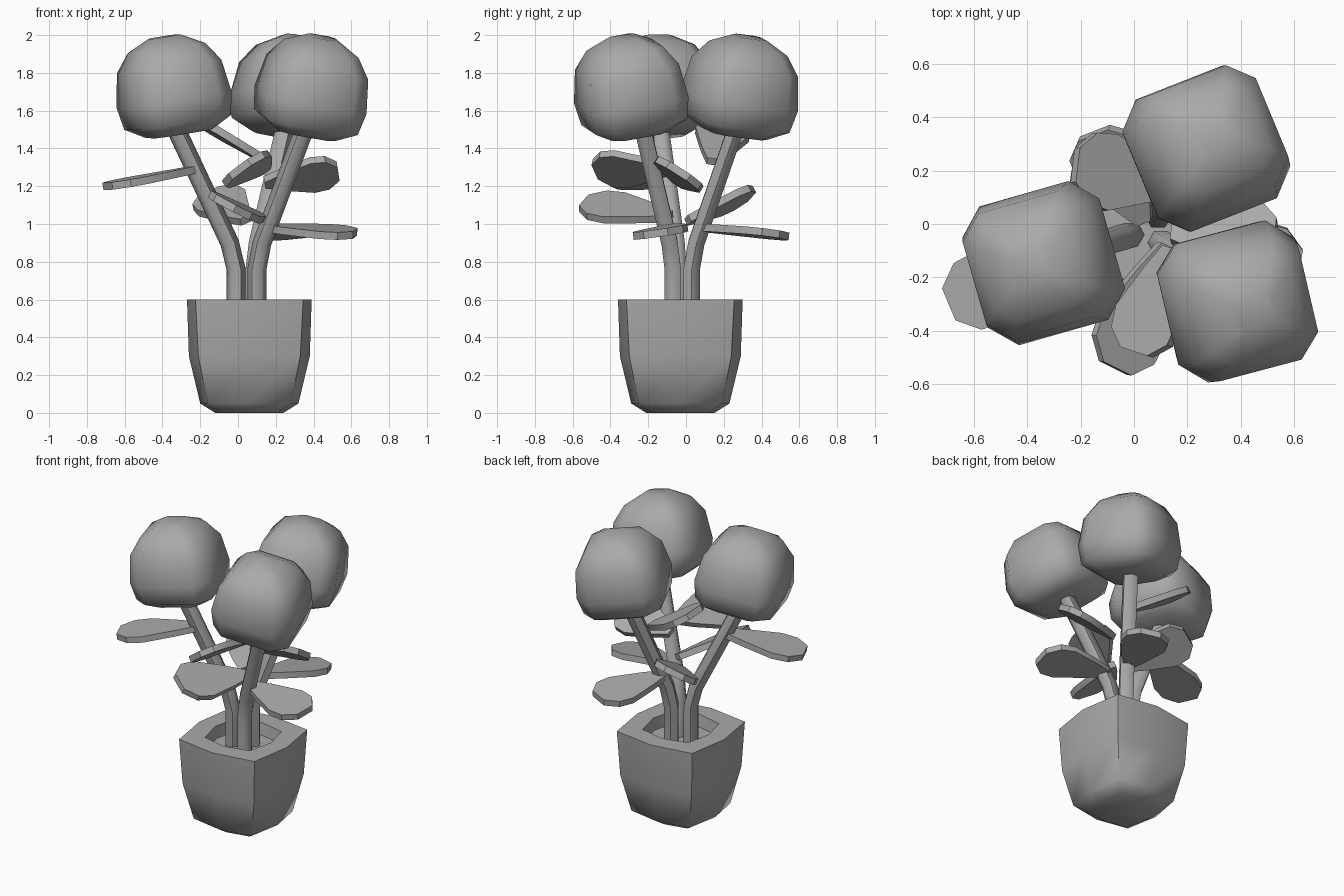
import bpy, bmesh
from math import radians
from mathutils import Vector, Matrix

if "Cube" in bpy.data.objects:
    bpy.data.objects.remove(bpy.data.objects["Cube"])

GREY = (0.4, 0.4, 0.4, 1)
mat = bpy.data.materials.new("plain grey")
mat.use_nodes = True
mat.diffuse_color = GREY
mat.node_tree.nodes["Principled BSDF"].inputs["Base Color"].default_value = GREY


def finish(name, bm, angle=60):
    bmesh.ops.recalc_face_normals(bm, faces=bm.faces)
    mesh = bpy.data.meshes.new(name)
    bm.to_mesh(mesh)
    bm.free()
    obj = bpy.data.objects.new(name, mesh)
    bpy.context.collection.objects.link(obj)
    mesh.materials.append(mat)
    bpy.ops.object.select_all(action='DESELECT')
    obj.select_set(True)
    bpy.context.view_layer.objects.active = obj
    bpy.ops.object.shade_smooth_by_angle(angle=radians(angle))
    return obj


def loft(rings):
    """Skin a stack of equal rings and cap both ends."""
    bm = bmesh.new()
    loops = [[bm.verts.new(p) for p in ring] for ring in rings]
    n = len(loops[0])
    for a, b in zip(loops, loops[1:]):
        for i in range(n):
            j = (i + 1) % n
            bm.faces.new((a[i], a[j], b[j], b[i]))
    bm.faces.new(loops[0])
    bm.faces.new(loops[-1])
    return bm


def square_ring(z, half, mid):
    """Square with corners at half and edge middles pushed out to mid."""
    c, m = half, mid
    return [(x, y, z) for x, y in ((c, c), (0, m), (-c, c), (-m, 0),
                                   (-c, -c), (0, -m), (c, -c), (m, 0))]


def chamfer_ring(z, half):
    c = half * 0.65
    return [(x, y, z) for x, y in ((half, c), (c, half), (-c, half), (-half, c),
                                   (-half, -c), (-c, -half), (c, -half), (half, -c))]


# Pot: rounded square shell with a hollow top and soil floor
POT = [(0, .15, .18), (.05, .22, .26), (.3, .27, .32), (.6, .285, .33),
       (.6, .17, .21), (.52, .16, .2)]
pot = finish("pot", loft([square_ring(*p) for p in POT]))
pot.location = (.06, -.03, 0)


# Stems: bent round tubes
def stem(name, base, top):
    base, top = Vector(base), Vector(top)
    knee = base.copy()
    knee.z = .76
    bend = base.lerp(top, .1)
    bend.z = .9
    curve = bpy.data.curves.new(name, 'CURVE')
    curve.dimensions = '3D'
    curve.bevel_depth = .05
    curve.bevel_resolution = 1
    curve.use_fill_caps = True
    line = curve.splines.new('POLY')
    line.points.add(3)
    for p, co in zip(line.points, (base, knee, bend, top)):
        p.co = (*co, 1)
    tmp = bpy.data.objects.new(name + "_path", curve)
    bpy.context.collection.objects.link(tmp)
    bm = bmesh.new()
    bm.from_mesh(tmp.to_mesh())
    bpy.data.objects.remove(tmp)
    finish(name, bm)


# Heads: chamfered, domed blocks tilted outward
HEAD = [(-.26, .155), (-.2, .25), (-.08, .27), (.1, .245), (.2, .18), (.26, .075)]


def head(name, centre, lean, tilt, spin):
    obj = finish(name, loft([chamfer_ring(*p) for p in HEAD]))
    axis = Vector((0, 0, 1)).cross(Vector((*lean, 0)))
    obj.matrix_world = (Matrix.Translation(centre)
                        @ Matrix.Rotation(radians(tilt), 4, axis)
                        @ Matrix.Rotation(radians(spin), 4, 'Z'))


PLANTS = [("left", (-.01, -.04, .5), (-.35, -.14, 1.55), (-.35, -.15, 1.735), 9, 16),
          ("back", (.09, .03, .5), (.26, .28, 1.55), (.28, .295, 1.735), 12, 22),
          ("front", (.1, -.07, .5), (.37, -.24, 1.55), (.4, -.3, 1.735), 14, 14)]
for side, base, top, centre, tilt, spin in PLANTS:
    stem(side + "_stem", base, top)
    lean = (top[0] - base[0], top[1] - base[1])
    head(side + "_head", centre, lean, tilt, spin)

# Leaves: thick paddles, narrow at the stem and cut off at the tip
LEAF = [(0, .03), (.25, .08), (.65, .145), (.85, .135), (1, .065)]


def leaf(name, base, tip, across):
    base, tip = Vector(base), Vector(tip)
    along = tip - base
    side = Vector(across)
    side = (side - side.project(along)).normalized()
    up = along.cross(side).normalized() * .02
    outline = ([base + along * t + side * w for t, w in LEAF]
               + [base + along * t - side * w for t, w in reversed(LEAF)])
    finish(name, loft([[p - up for p in outline], [p + up for p in outline]]), 30)


LEAVES = [("left_leaf", (-.22, -.1, 1.29), (-.69, -.3, 1.2), (.3, -1, 0)),
          ("low_right_leaf", (.15, -.08, .98), (.62, -.16, .95), (0, 1, .15)),
          ("low_front_leaf", (.12, -.08, 1.04), (-.07, -.54, 1.11), (1, -.4, -.55)),
          ("high_front_leaf", (.14, -.09, 1.29), (.01, -.48, 1.29), (1, -.2, .72)),
          ("high_right_leaf", (.14, -.04, 1.22), (.53, -.04, 1.28), (0, 1, -.65)),
          ("low_back_leaf", (.11, .08, .98), (.3, .52, .94), (1, -.4, .1)),
          ("low_left_leaf", (.04, .01, 1.02), (-.15, .34, 1.16), (1, .5, .5)),
          ("high_back_leaf", (.16, .14, 1.33), (-.22, .22, 1.55), (.2, 1, -.2))]
for args in LEAVES:
    leaf(*args)
